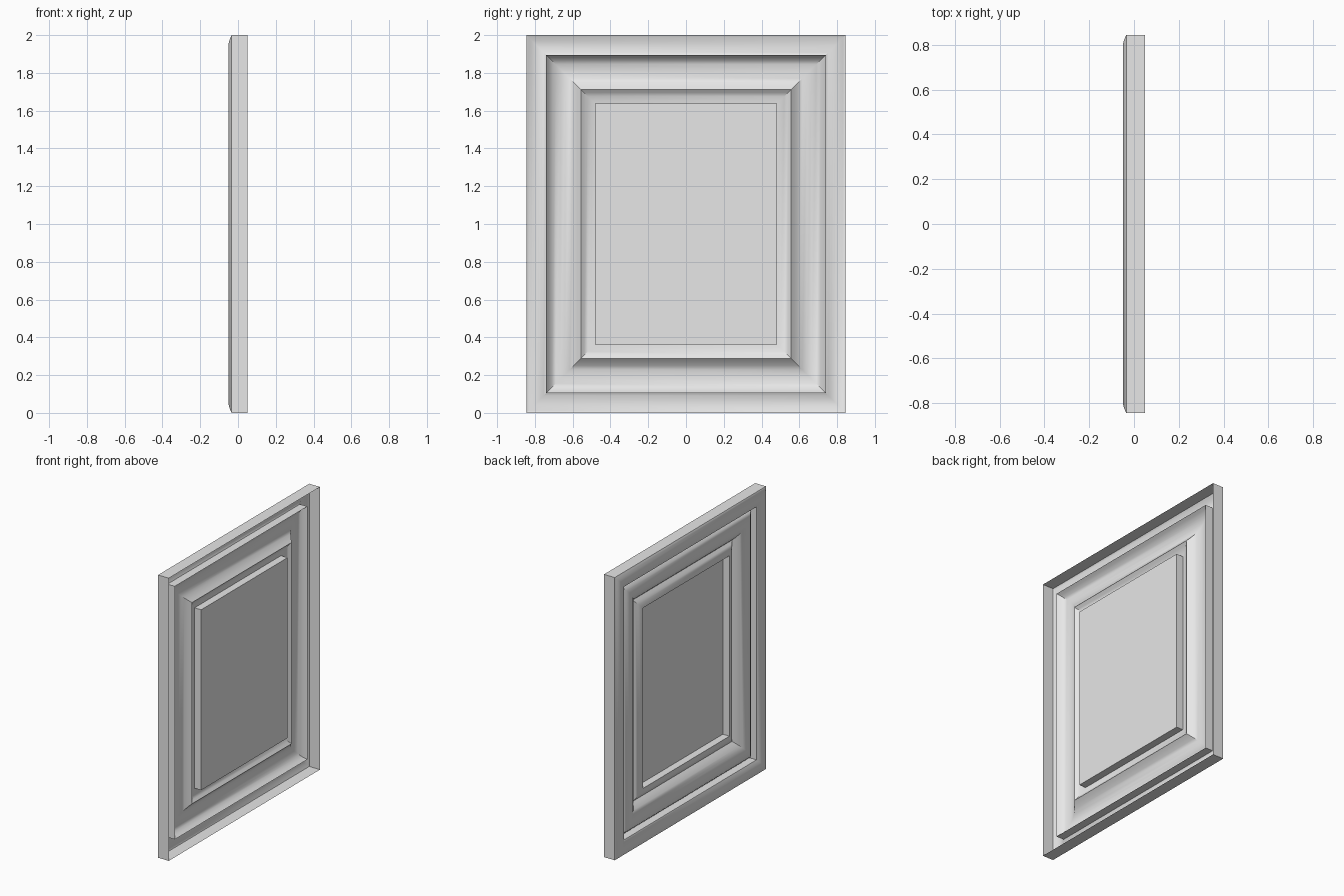
import bpy
import bmesh
import math

old = bpy.data.objects.get("Cube")
if old:
    bpy.data.objects.remove(old, do_unlink=True)

HALF_Y, HALF_Z = 0.845, 1.0

grey = bpy.data.materials.new("plain_grey")
grey.use_nodes = True
grey.diffuse_color = (0.8, 0.8, 0.8, 1)
grey.node_tree.nodes["Principled BSDF"].inputs["Base Color"].default_value = (0.8, 0.8, 0.8, 1)


def mitred_sheet(name, profile, capped=False):
    """Sweep a profile of (inset, x) points round the rectangle with mitred corners."""
    bm = bmesh.new()
    rings = []
    for inset, x in profile:
        y, z = HALF_Y - inset, HALF_Z - inset
        corners = ((-y, -z), (y, -z), (y, z), (-y, z))
        rings.append([bm.verts.new((x, cy, cz + HALF_Z)) for cy, cz in corners])
    for outer, inner in zip(rings, rings[1:]):
        for i in range(4):
            j = (i + 1) % 4
            bm.faces.new((inner[i], inner[j], outer[j], outer[i]))
    if capped:
        bm.faces.new(rings[-1][::-1])
    mesh = bpy.data.meshes.new(name)
    bm.to_mesh(mesh)
    bm.free()
    mesh.materials.append(grey)
    obj = bpy.data.objects.new(name, mesh)
    bpy.context.collection.objects.link(obj)
    bpy.ops.object.select_all(action="DESELECT")
    obj.select_set(True)
    bpy.context.view_layer.objects.active = obj
    bpy.ops.object.shade_smooth_by_angle(angle=math.radians(32))
    return obj


# Outer rim: open-backed side wall, rounded lip and the step down behind it
lip = [(0.105 * t / 8, -0.034 - 0.016 * math.sin(math.pi * t / 8)) for t in range(9)]
mitred_sheet("outer_rim", [(0, 0.05)] + lip + [(0.105, 0.024)])

# Rounded main moulding between the rim and the inner groove
mitred_sheet("main_moulding", [
    (0.105, 0.024), (0.118, 0.005), (0.135, -0.01), (0.155, -0.02),
    (0.18, -0.026), (0.205, -0.025), (0.23, -0.016), (0.25, -0.004),
    (0.27, 0.012), (0.288, 0.03)])

# Narrow sloping band that climbs out of the groove
mitred_sheet("inner_band", [
    (0.288, 0.03), (0.305, 0.017), (0.325, 0.007), (0.345, 0.001), (0.362, -0.002)])

# Recessed picture panel with its straight pocket walls
mitred_sheet("recessed_panel", [(0.362, -0.002), (0.362, 0.05)], capped=True)
